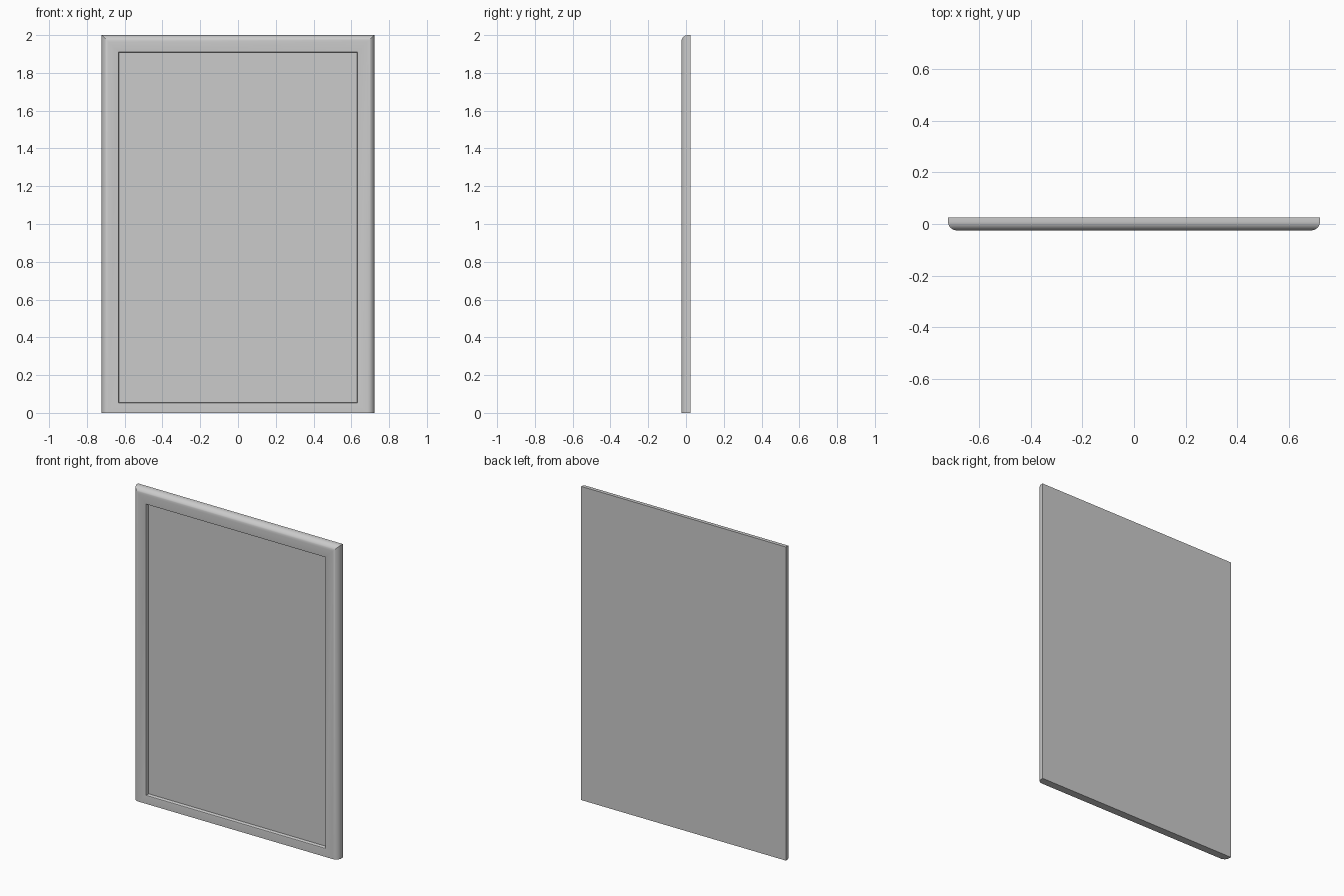
import bpy, bmesh, math

if "Cube" in bpy.data.objects:
    bpy.data.objects.remove(bpy.data.objects["Cube"])

HALF_W, TOP, BOTTOM = 0.722, 2.0, -0.037   # moulding is trimmed flat at z = 0
FRONT, BACK, R = -0.025, 0.025, 0.036


def ring(bm, inset, y):
    """Rectangle of four vertices, inset from the outer edge, at depth y."""
    x, lo, hi = HALF_W - inset, BOTTOM + inset, TOP - inset
    return [bm.verts.new(p) for p in ((-x, y, lo), (x, y, lo), (x, y, hi), (-x, y, hi))]


def finish(bm, name):
    bmesh.ops.recalc_face_normals(bm, faces=bm.faces)
    mesh = bpy.data.meshes.new(name)
    bm.to_mesh(mesh)
    bm.free()
    obj = bpy.data.objects.new(name, mesh)
    bpy.context.collection.objects.link(obj)
    return obj


# Moulding profile (inset, depth): back edge, rounded outer edge, eased inner lip
profile = [(0, BACK)]
for i in range(11):
    a = math.pi / 2 * i / 10
    profile.append((R * (1 - math.cos(a)), FRONT + R * (1 - math.sin(a))))
profile += [(0.085, FRONT), (0.090, FRONT + 0.002), (0.092, FRONT + 0.006), (0.093, -0.002)]

# Frame with mitred corners and a closed back
bm = bmesh.new()
rings = [ring(bm, *p) for p in profile]
for a, b in zip(rings, rings[1:]):
    for i in range(4):
        j = (i + 1) % 4
        bm.faces.new((a[i], a[j], b[j], b[i]))
bm.faces.new(rings[0])

# Flat trimmed foot
cut = bmesh.ops.bisect_plane(bm, geom=bm.verts[:] + bm.edges[:] + bm.faces[:],
                             plane_co=(0, 0, 0), plane_no=(0, 0, 1), clear_inner=True)
edges = [e for e in cut["geom_cut"] if isinstance(e, bmesh.types.BMEdge)]
bmesh.ops.holes_fill(bm, edges=edges, sides=0)
frame = finish(bm, "frame")

# Smooth the rounded moulding only
bpy.context.view_layer.objects.active = frame
frame.select_set(True)
bpy.ops.object.shade_smooth_by_angle(angle=math.radians(30))

# Recessed panel face
bm = bmesh.new()
bm.faces.new(ring(bm, *profile[-1]))
finish(bm, "panel")
